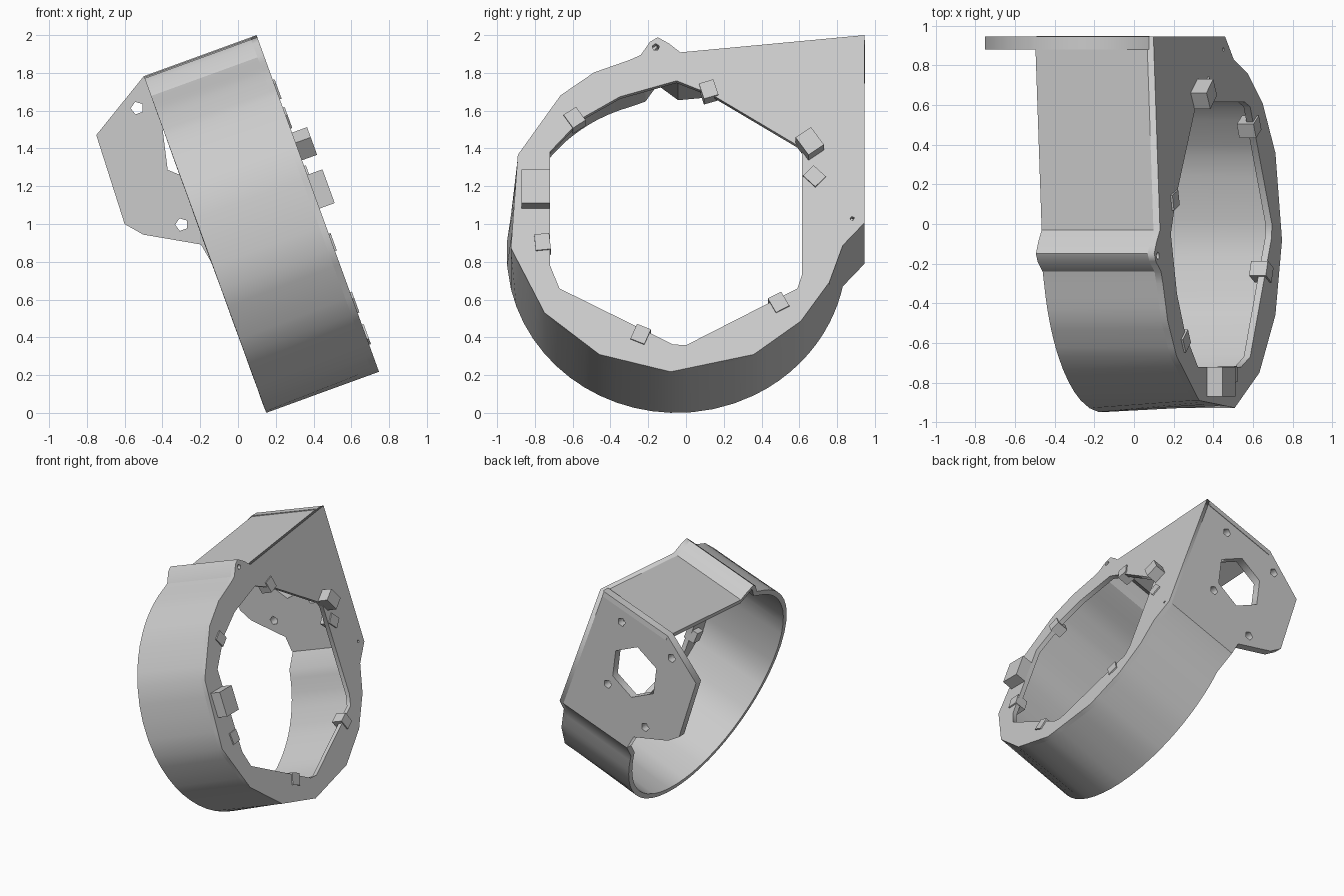
import bpy, bmesh, math
from mathutils import Matrix, Vector

cube = bpy.data.objects.get("Cube")
if cube:
    bpy.data.objects.remove(cube)

grey = bpy.data.materials.new("light_grey")
grey.use_nodes = True
grey.diffuse_color = (0.6, 0.6, 0.6, 1)
grey.node_tree.nodes["Principled BSDF"].inputs["Base Color"].default_value = (0.6, 0.6, 0.6, 1)

# Tilted frame: local x runs to the back, y up the ring, z along the ring axis
t = math.radians(20)
side, up, axis = Vector((0, 1, 0)), Vector((-math.sin(t), 0, math.cos(t))), Vector((math.cos(t), 0, math.sin(t)))
FRAME = Matrix((side, up, axis)).transposed().to_4x4()
FRAME.translation = (0.15, 0, 0)
DEPTH, FACE, R = 0.6, 0.635, 0.9
CENTRE = Vector((-0.05, 0.9))


def finish(ob, matrix):
    ob.matrix_world = matrix
    ob.data.materials.clear()
    ob.data.materials.append(grey)
    bpy.ops.object.select_all(action='DESELECT')
    ob.select_set(True)
    bpy.context.view_layer.objects.active = ob


def plate(name, loops, thickness, matrix):
    """Flat sheet from an outline followed by its holes."""
    cu = bpy.data.curves.new(name, 'CURVE')
    cu.dimensions, cu.fill_mode, cu.extrude = '2D', 'BOTH', thickness / 2
    for loop in loops:
        sp = cu.splines.new('POLY')
        sp.points.add(len(loop) - 1)
        for p, co in zip(sp.points, loop):
            p.co = (co[0], co[1], 0, 1)
        sp.use_cyclic_u = True
    ob = bpy.data.objects.new(name, cu)
    bpy.context.collection.objects.link(ob)
    finish(ob, matrix)
    bpy.ops.object.convert(target='MESH')


def ngon(x, y, r, n, turn=0.3):
    return [(x + r * math.cos(turn + math.tau * i / n), y + r * math.sin(turn + math.tau * i / n)) for i in range(n)]


def block(name, centre, size, spin):
    bm = bmesh.new()
    bmesh.ops.create_cube(bm, size=1, matrix=Matrix.Diagonal((*size, 1)))
    me = bpy.data.meshes.new(name)
    bm.to_mesh(me)
    bm.free()
    ob = bpy.data.objects.new(name, me)
    bpy.context.collection.objects.link(ob)
    finish(ob, FRAME @ Matrix.Translation(centre) @ Matrix.Rotation(spin, 4, 'Z'))


def on_circle(deg):
    a = math.radians(deg)
    return CENTRE + R * Vector((math.cos(a), math.sin(a)))


# Ring outline: round at the open end, faceted at the plate end
stops = [348, 334, 317, 297, 268, 243, 219, 193, 159, 133, 119, 102]
ledge = Vector((0.945, 0.84))
back, front = [ledge], [ledge]
for a, b in zip(stops, stops[1:]):
    for i in range(4):
        back.append(on_circle(a + (b - a) * i / 4))
        front.append(on_circle(a).lerp(on_circle(b), i / 4))
ridge = [(-0.24, 1.785), (-0.19, 1.86), (-0.15, 1.885), (-0.09, 1.85), (-0.03, 1.8)]
tail = [Vector(p) for p in ridge + [(0.945, 1.897)]]
back += tail
front += tail

# Ring shell
bm = bmesh.new()
rows = [[bm.verts.new((p.x, p.y, z)) for p in pts] for pts, z in ((back, 0), (front, DEPTH))]
for i in range(len(back) - 1):
    bm.faces.new((rows[0][i], rows[1][i], rows[1][i + 1], rows[0][i + 1]))
me = bpy.data.meshes.new("ring_shell")
bm.to_mesh(me)
bm.free()
shell = bpy.data.objects.new("ring_shell", me)
bpy.context.collection.objects.link(shell)
finish(shell, FRAME)
mod = shell.modifiers.new("wall", 'SOLIDIFY')
mod.thickness, mod.offset = 0.04, -1
bpy.ops.object.modifier_apply(modifier="wall")
bpy.ops.object.shade_smooth_by_angle(angle=math.radians(30))

# Front plate with its faceted opening and small screw holes
opening = [(-0.72, 1.24), (-0.72, 0.6), (-0.67, 0.47), (-0.07, 0.155), (0, 0.15), (0.59, 0.47), (0.615, 0.55),
           (0.615, 1.26), (0.14, 1.56), (-0.05, 1.64), (-0.35, 1.55), (-0.55, 1.43)]
plate("front_plate", [front, opening, ngon(-0.16, 1.83, 0.02, 5), ngon(0.88, 0.865, 0.012, 4)],
      FACE - DEPTH, FRAME @ Matrix.Translation((0, 0, (FACE + DEPTH) / 2)))

# Rear mounting wall with its tab, centre hole and screw holes
tab = [(0.61, 1.897), (0, 1.897), (-0.343, 1.69), (-0.363, 1.196), (-0.29, 1.11), (-0.02, 0.956), (0, 0.84), (0.61, 0.84)]
screws = [(0.386, 1.76), (-0.09, 1.75), (0.32, 1.22), (-0.08, 1.09)]
turned = Matrix.Translation((0.913, 0, 0)) @ Matrix.Rotation(-math.pi / 2, 4, 'Y')
plate("mounting_wall", [tab, ngon(0.15, 1.45, 0.21, 6)] + [ngon(x, y, 0.035, 5) for x, y in screws],
      0.064, FRAME @ turned)

# Clips standing out of the plate
block("front_clip", (-0.795, 1.015, 0.66), (0.15, 0.19, 0.12), 0)
block("rear_clip", (0.655, 1.27, 0.66), (0.1, 0.12, 0.12), math.radians(35))

# Bosses around the opening
for i, (y, u, spin) in enumerate([(-0.59, 1.43, 0.6), (0.12, 1.59, 0.3), (0.68, 1.1, 0.8), (-0.76, 0.73, 0.1),
                                  (-0.24, 0.21, -0.4), (0.49, 0.39, 0.5)]):
    block(f"boss_{i + 1}", (y, u, 0.6), (0.08, 0.09, 0.09), spin)
